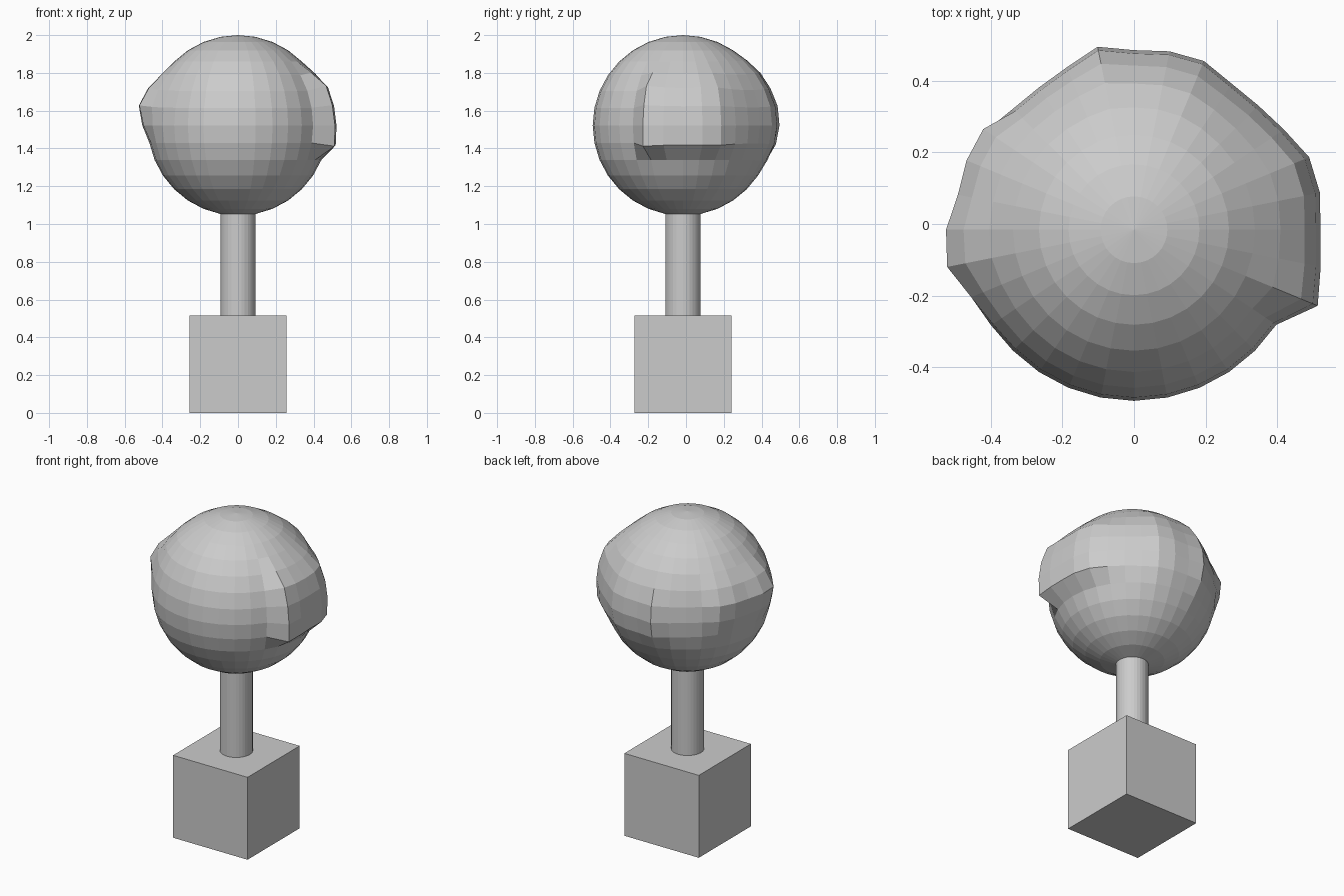
import bpy, bmesh, math
from mathutils import Matrix

if "Cube" in bpy.data.objects:
    bpy.data.objects.remove(bpy.data.objects["Cube"])

AXIS_Y = -0.016
RADIUS = 0.478
SEGMENTS, RINGS = 32, 16


def add_object(name, bm, z):
    mesh = bpy.data.meshes.new(name)
    bm.to_mesh(mesh)
    bm.free()
    obj = bpy.data.objects.new(name, mesh)
    obj.location = (0, AXIS_Y, z)
    bpy.context.collection.objects.link(obj)
    return obj


# Square base block
bm = bmesh.new()
bmesh.ops.create_cube(bm, size=0.515)
add_object("base_block", bm, 0.2575)

# Round post
bm = bmesh.new()
bmesh.ops.create_cone(bm, cap_ends=True, segments=SEGMENTS, radius1=0.093,
                      radius2=0.093, depth=0.57)
add_object("post", bm, 0.785)

# Bulges: first segment, swell per segment, first ring, fade per ring
bulges = [
    (-2, (0.18, 0.125, 0.10, 0.12, 0.12, 0.06, 0.03), 5, (0.3, 0.8, 0.85, 0.9, 1)),
    (5, (0.03, 0.075, 0.07, 0.055, 0.10, 0.03), 4, (0.2, 0.5, 0.7, 0.9, 0.9, 0.7, 0.2)),
    (13, (0.08, 0.08, 0.07, 0.12, 0.135, 0.05, 0.01), 5, (0.15, 0.65, 1, 0.5)),
]
swell = {}
for first_seg, amounts, first_ring, fades in bulges:
    for i, amount in enumerate(amounts):
        for j, fade in enumerate(fades):
            swell[(first_seg + i) % SEGMENTS, first_ring + j] = amount * fade

# Faceted ball pushed outward at the bulges
bm = bmesh.new()
bmesh.ops.create_uvsphere(bm, u_segments=SEGMENTS, v_segments=RINGS, radius=RADIUS,
                          matrix=Matrix.Identity(4))
for v in bm.verts:
    seg = round(math.atan2(v.co.y, v.co.x) / math.tau * SEGMENTS) % SEGMENTS
    polar = math.acos(max(-1, min(1, v.co.z / RADIUS)))
    ring = round(polar / math.pi * RINGS)
    v.co *= 1 + swell.get((seg, ring), 0)
add_object("lumpy_ball", bm, 2 - RADIUS)
